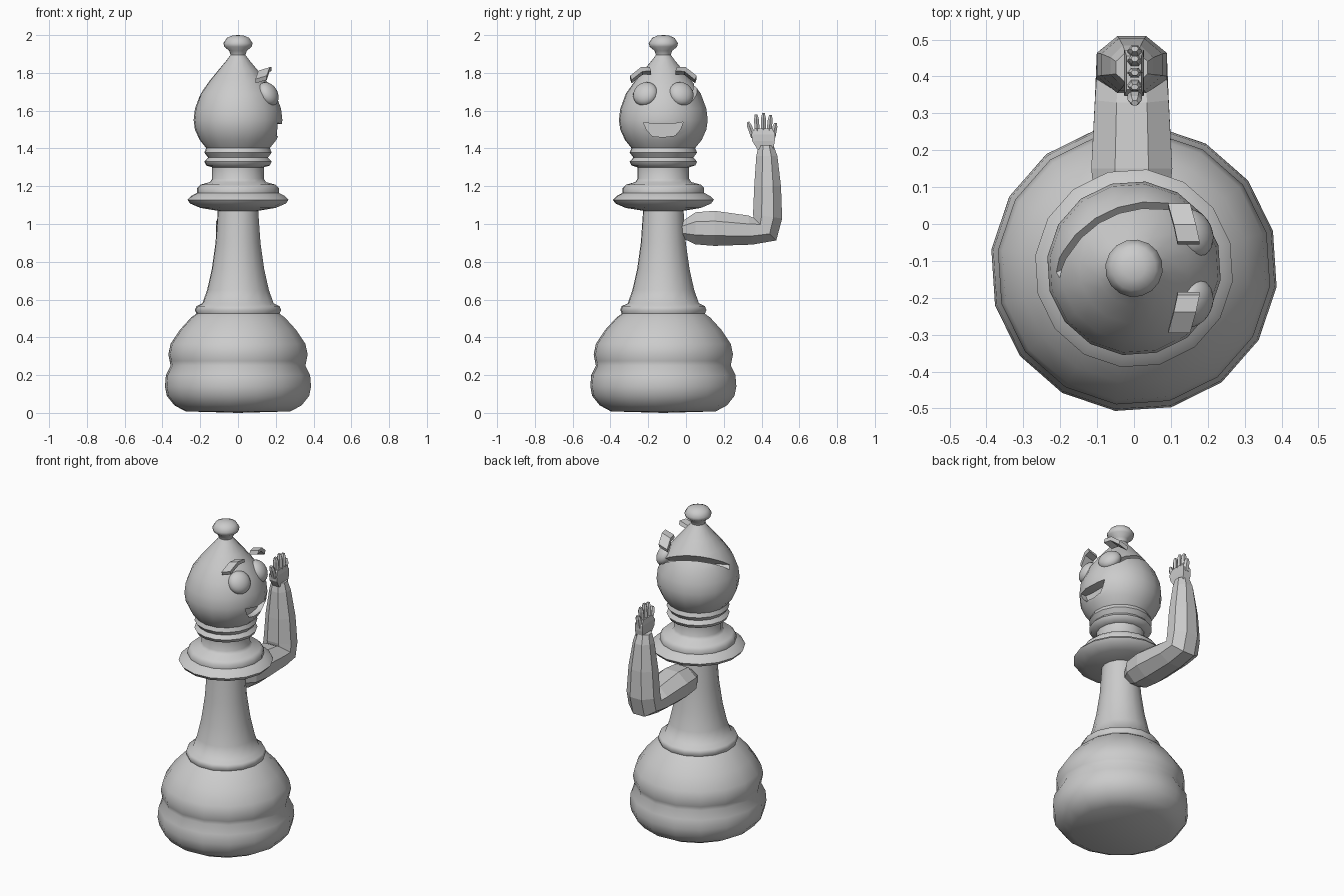
import bpy, bmesh, math
from mathutils import Vector, Matrix

if "Cube" in bpy.data.objects:
    bpy.data.objects.remove(bpy.data.objects["Cube"])

CY = -0.12  # the turned body stands on the axis x=0, y=CY
grey = bpy.data.materials.new("plain_grey")
grey.diffuse_color = (0.6, 0.6, 0.6, 1)
grey.use_nodes = True
grey.node_tree.nodes["Principled BSDF"].inputs["Base Color"].default_value = grey.diffuse_color


def make(name, bm, smooth=None):
    bmesh.ops.recalc_face_normals(bm, faces=bm.faces)
    me = bpy.data.meshes.new(name)
    bm.to_mesh(me)
    bm.free()
    ob = bpy.data.objects.new(name, me)
    bpy.context.collection.objects.link(ob)
    me.materials.append(grey)
    if smooth:
        shade(ob, smooth)
    return ob


def shade(ob, angle):
    bpy.ops.object.select_all(action='DESELECT')
    ob.select_set(True)
    bpy.context.view_layer.objects.active = ob
    bpy.ops.object.shade_smooth_by_angle(angle=math.radians(angle))


def loft(bm, rings):
    """Skin a list of rings of points and cap both ends."""
    rings = [[bm.verts.new(p) for p in r] for r in rings]
    n = len(rings[0])
    for a, b in zip(rings, rings[1:]):
        for i in range(n):
            j = (i + 1) % n
            bm.faces.new((a[i], a[j], b[j], b[i]))
    bm.faces.new(rings[0])
    bm.faces.new(rings[-1])


def cut(ob, cutter):
    cutter.hide_render = True
    mod = ob.modifiers.new("cut", 'BOOLEAN')
    mod.operation, mod.solver, mod.object = 'DIFFERENCE', 'EXACT', cutter
    bpy.context.view_layer.objects.active = ob
    bpy.ops.object.modifier_apply(modifier=mod.name)
    bpy.data.objects.remove(cutter)


# turned body: 16-sided lathe
profile = [(.28, .008), (.34, .04), (.38, .09), (.39, .14), (.385, .2), (.36, .25),
           (.365, .275), (.372, .31), (.36, .365), (.31, .44), (.25, .505), (.222, .525),
           (.23, .545), (.222, .565), (.19, .58), (.165, .65), (.14, .76), (.12, .9),
           (.108, 1.07), (.2, 1.085), (.255, 1.108), (.27, 1.128), (.25, 1.148),
           (.218, 1.165), (.218, 1.19), (.2, 1.208), (.15, 1.222), (.138, 1.24),
           (.138, 1.3), (.17, 1.31), (.18, 1.33), (.16, 1.352), (.18, 1.378),
           (.17, 1.402), (.205, 1.445), (.23, 1.5), (.237, 1.55), (.23, 1.61),
           (.2, 1.69), (.15, 1.76), (.1, 1.82), (.06, 1.868), (.04, 1.895), (.047, 1.917),
           (.073, 1.938), (.078, 1.957), (.06, 1.985), (.03, 1.998)]
bm = bmesh.new()
rings = []
for r, z in profile:
    rings.append([(r * math.cos(a), CY + r * math.sin(a), z)
                  for a in (math.radians(-7.5 + 22.5 * i) for i in range(16))])
loft(bm, rings)
bm.faces.ensure_lookup_table()
for cap, z in ((bm.faces[-2], 0.0), (bm.faces[-1], 2.0)):
    v = bmesh.ops.poke(bm, faces=[cap])["verts"][0]
    v.co.z = z
    bm.faces.ensure_lookup_table()
    if z == 0.0:  # the poke moved the top cap; find it again by height
        top = max((f for f in bm.faces if len(f.verts) == 16), key=lambda f: f.calc_center_median().z)
        bmesh.ops.poke(bm, faces=[top])["verts"][0].co.z = 2.0
        break
body = make("turned_body", bm)

# slanted slot in the back left of the head
a = math.radians(115)
out = Vector((math.cos(a), math.sin(a), 0))
u = Vector((-math.sin(a), math.cos(a), 0))
v = (out + Vector((0, 0, .9))).normalized()
n = u.cross(v)
m = Matrix((u, v, n)).transposed().to_4x4()
m.translation = Vector((0, CY, 1.795)) + out * .2186
bm = bmesh.new()
bmesh.ops.create_cube(bm, size=1, matrix=m @ Matrix.Diagonal((.8, .4, .028, 1)))
cut(body, make("slot_cutter", bm))

# open smiling mouth
lip = [(-.105, 1.537), (-.05, 1.53), (.05, 1.53), (.105, 1.54), (.09, 1.5), (.062, 1.468),
       (0, 1.46), (-.058, 1.465), (-.088, 1.498)]
bm = bmesh.new()
loft(bm, [[(x, CY + y, z) for y, z in lip] for x in (.17, .4)])
cut(body, make("mouth_cutter", bm))
shade(body, 50)

# eyes with small pupils, and bent eyebrows, on both sides
for side, label in ((-1, "right"), (1, "left")):
    normal = Vector((.78, side * .36, .5)).normalized()
    rot = normal.to_track_quat('Z', 'Y').to_matrix().to_4x4()
    rot.translation = (.16, CY + side * .095, 1.688)
    bm = bmesh.new()
    bmesh.ops.create_uvsphere(bm, u_segments=20, v_segments=12, radius=1,
                              matrix=rot @ Matrix.Diagonal((.068, .068, .046, 1)))
    make(label + "_eye", bm, 40)

    bm = bmesh.new()
    rings = []
    for x, y, z in ((.148, .068, 1.812), (.138, .115, 1.81), (.122, .172, 1.765)):
        w, t = Vector((.03, 0, .009)), Vector((0, side * .004, .011))
        c = Vector((x, CY + side * y, z))
        rings.append([c - w - t, c + w - t, c + w + t, c - w + t])
    loft(bm, rings)
    make(label + "_eyebrow", bm)

# bent eight-sided arm: y, z, half width in x, half depth, heading in degrees
stations = [(-.02, .97, .06, .045, 0), (.05, .977, .1, .085, 0), (.15, .977, .11, .093, 0),
            (.34, .968, .1, .078, 8), (.418, .973, .096, .085, 45), (.432, 1.04, .095, .078, 82),
            (.432, 1.2, .083, .071, 90), (.428, 1.36, .058, .056, 90), (.424, 1.415, .043, .04, 90)]
bm = bmesh.new()
rings = []
for y, z, hx, hd, head in stations:
    h = math.radians(head)
    ring = []
    for i in range(8):
        t = math.radians(22.5 + 45 * i)
        cx, cd = hx * 1.08 * math.cos(t), hd * 1.08 * math.sin(t)
        ring.append((-.006 + cx, y - math.sin(h) * cd, z + math.cos(h) * cd))
    rings.append(ring)
loft(bm, rings)
make("arm", bm)

# hand: flat palm with five tapered fingers
bm = bmesh.new()
palm = [(1.395, .378, .462, .022), (1.44, .35, .47, .027), (1.475, .347, .472, .026), (1.505, .365, .455, .02)]
loft(bm, [[(-t, y0, z), (t, y0, z), (t, y1, z), (-t, y1, z)] for z, y0, y1, t in palm])
make("palm", bm)
bm = bmesh.new()
for y0, z0, y1, z1 in ((.358, 1.46, .328, 1.54), (.378, 1.48, .371, 1.58), (.41, 1.48, .41, 1.588),
                       (.439, 1.48, .448, 1.577), (.46, 1.46, .475, 1.535)):
    p, q = Vector((.002, y0, z0)), Vector((.002, y1, z1))
    d = (q - p).normalized()
    s = Vector((1, 0, 0)).cross(d)
    rings = []
    for f, r in ((0, .016), (.75, .0145), (1, .008)):
        c = p.lerp(q, f)
        rings.append([c + Vector((r * 1.3 * math.cos(k * math.pi / 3), 0, 0)) + s * r * math.sin(k * math.pi / 3)
                      for k in range(6)])
    loft(bm, rings)
make("fingers", bm)
